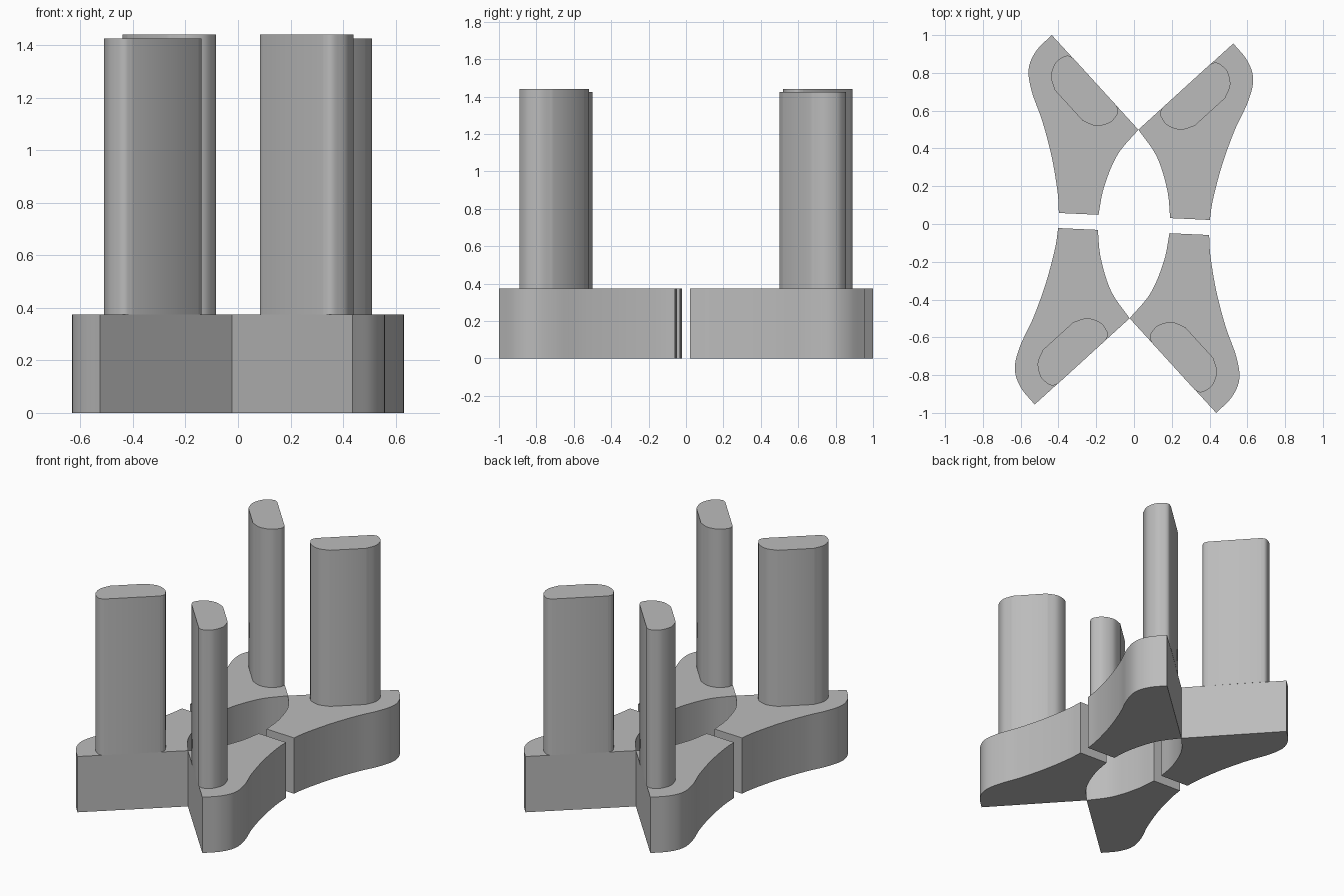
import bpy, bmesh, math
from mathutils import Matrix, Vector

cube = bpy.data.objects.get("Cube")
if cube:
    bpy.data.objects.remove(cube, do_unlink=True)

BASE_TOP = 0.375
TWIST = Matrix.Rotation(math.radians(-2.65), 4, "Z")

grey = bpy.data.materials.new("plain grey")
grey.use_nodes = True
colour = (0.5, 0.5, 0.5, 1)
grey.diffuse_color = colour
grey.node_tree.nodes["Principled BSDF"].inputs["Base Color"].default_value = colour


def spline(points, steps=6):
    """Smooth open curve through the points."""
    p = [Vector(q) for q in points]
    p = [2 * p[0] - p[1]] + p + [2 * p[-1] - p[-2]]
    out = []
    for a, b, c, d in zip(p, p[1:], p[2:], p[3:]):
        for i in range(steps):
            t = i / steps
            out.append(0.5 * (2 * b + (c - a) * t + (2 * a - 5 * b + 4 * c - d) * t**2
                              + (3 * b - a - 3 * c + d) * t**3))
    return out + [p[-2]]


def extrude(name, outline, bottom, top, sx, sy):
    """Prism from an outline, mirrored into one quadrant."""
    bm = bmesh.new()
    face = bm.faces.new([bm.verts.new((x * sx, y * sy, bottom)) for x, y in outline])
    side = bmesh.ops.extrude_face_region(bm, geom=[face])["geom"]
    bmesh.ops.translate(bm, vec=(0, 0, top - bottom),
                        verts=[v for v in side if isinstance(v, bmesh.types.BMVert)])
    bmesh.ops.recalc_face_normals(bm, faces=bm.faces)
    bm.transform(TWIST)
    mesh = bpy.data.meshes.new(name)
    bm.to_mesh(mesh)
    bm.free()
    mesh.materials.append(grey)
    obj = bpy.data.objects.new(name, mesh)
    bpy.context.collection.objects.link(obj)
    bpy.ops.object.select_all(action="DESELECT")
    obj.select_set(True)
    bpy.context.view_layer.objects.active = obj
    bpy.ops.object.shade_smooth_by_angle(angle=math.radians(30))


# Foot outline: curved outer side, straight diagonal, concave inner side
outer = spline([(0.40, 0.04), (0.412, 0.15), (0.452, 0.336), (0.511, 0.524),
                (0.573, 0.675), (0.595, 0.794), (0.559, 0.892), (0.481, 0.979)])
inner = spline([(0, 0.5), (0.104, 0.362), (0.167, 0.19), (0.19, 0.04)])
foot = outer + inner

# Post outline: flat against the diagonal, rounded ends
end = spline([(0.17, 0), (0.198, 0.012), (0.211, 0.04), (0.213, 0.09),
              (0.177, 0.152), (0.11, 0.186)])
local = [(u, v) for u, v in end] + [(-u, v) for u, v in reversed(end)]
h = math.sqrt(0.5)
post = [(0.2425 + (u + v) * h, 0.7425 + (u - v) * h) for u, v in local]

# Four feet, each carrying a post
for sx, side in ((1, "left"), (-1, "right")):
    for sy, end_name in ((1, "back"), (-1, "front")):
        top = 1.425 if sx == sy else 1.44
        extrude(f"{end_name}_{side}_foot", foot, 0, BASE_TOP, sx, sy)
        extrude(f"{end_name}_{side}_post", post, BASE_TOP, top, sx, sy)
